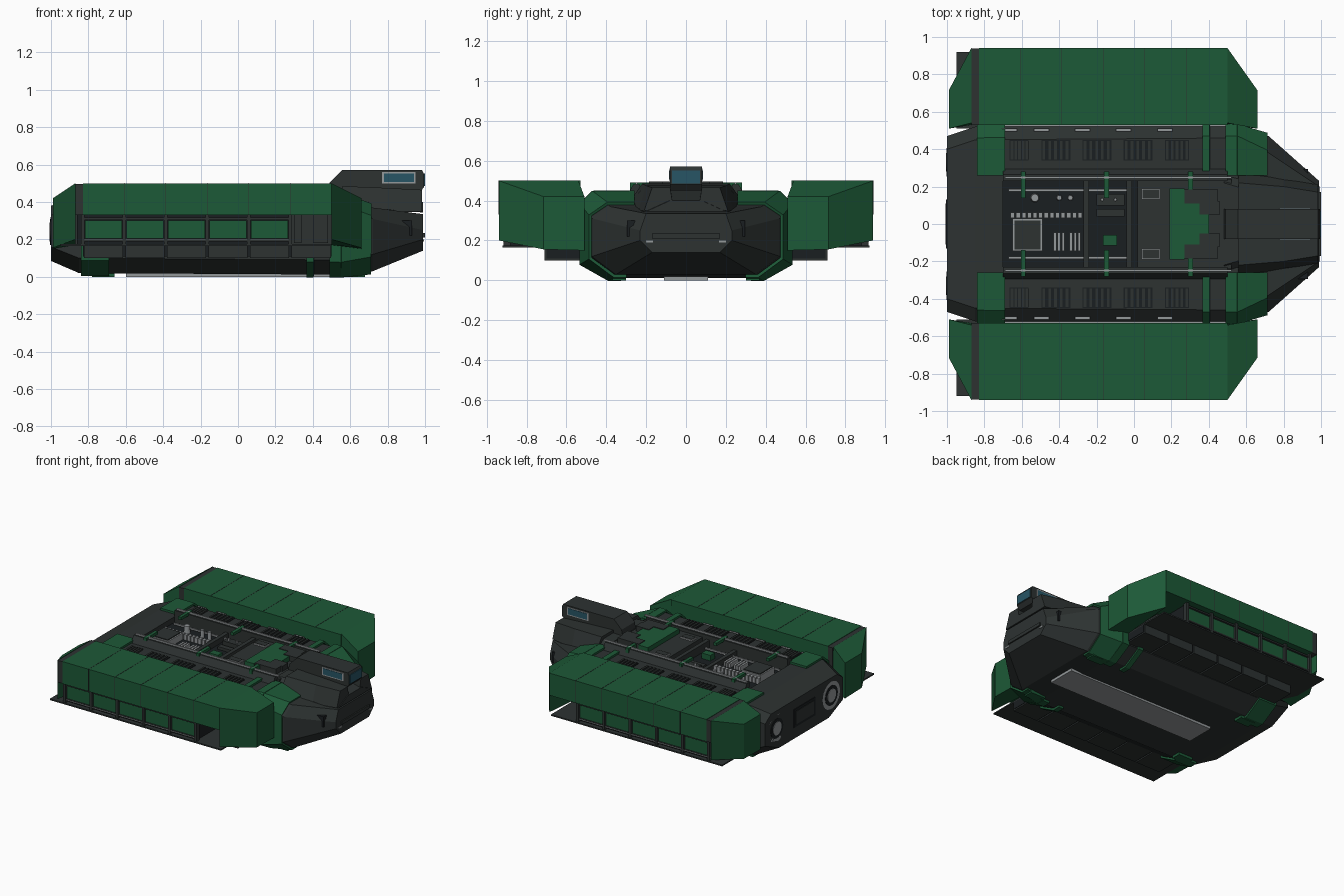
import bpy, bmesh, math
from mathutils import Matrix

if "Cube" in bpy.data.objects:
    bpy.data.objects.remove(bpy.data.objects["Cube"])


def material(name, rgb):
    m = bpy.data.materials.new(name)
    m.diffuse_color = (*rgb, 1)
    m.use_nodes = True
    m.node_tree.nodes["Principled BSDF"].inputs["Base Color"].default_value = m.diffuse_color
    return m


GREEN = material("green_paint", (0.012, 0.10, 0.038))
DARK = material("dark_plating", (0.026, 0.032, 0.031))
BLACK = material("black_recess", (0.010, 0.013, 0.015))
STEEL = material("steel", (0.30, 0.32, 0.33))
GLASS = material("glass", (0.02, 0.09, 0.13))


def finish(name, bm, mat, mirror=False):
    bmesh.ops.recalc_face_normals(bm, faces=bm.faces)
    me = bpy.data.meshes.new(name)
    bm.to_mesh(me)
    bm.free()
    ob = bpy.data.objects.new(name, me)
    bpy.context.collection.objects.link(ob)
    me.materials.append(mat)
    if mirror:
        mod = ob.modifiers.new("mirror", 'MIRROR')
        mod.use_axis = (False, True, False)
    return ob


def boxes(name, spans, mat, mirror=False):
    """Boxes from (x0, x1, y0, y1, z0, z1) spans, joined in one object."""
    bm = bmesh.new()
    for x0, x1, y0, y1, z0, z1 in spans:
        m = Matrix.Translation(((x0 + x1) / 2, (y0 + y1) / 2, (z0 + z1) / 2))
        m = m @ Matrix.Diagonal((x1 - x0, y1 - y0, z1 - z0, 1))
        bmesh.ops.create_cube(bm, size=1, matrix=m)
    return finish(name, bm, mat, mirror)


def loft(name, stations, mat, mirror=False, closed=True):
    """Skin a row of (x, [(y, z), ...]) sections."""
    bm = bmesh.new()
    rings = [[bm.verts.new((x, y, z)) for y, z in pts] for x, pts in stations]
    n = len(rings[0])
    for a, b in zip(rings, rings[1:]):
        for i in range(n if closed else n - 1):
            j = (i + 1) % n
            bm.faces.new((a[i], a[j], b[j], b[i]))
    if closed:
        bm.faces.new(rings[0])
        bm.faces.new(rings[-1])
    return finish(name, bm, mat, mirror)


def tube(name, x0, x1, y, z, r0, r1, mat, mirror=True, seg=24):
    bm = bmesh.new()
    m = Matrix.Translation(((x0 + x1) / 2, y, z)) @ Matrix.Rotation(math.pi / 2, 4, 'Y')
    bmesh.ops.create_cone(bm, cap_ends=True, segments=seg, radius1=r0, radius2=r1,
                          depth=x1 - x0, matrix=m)
    return finish(name, bm, mat, mirror)


# Hull stations: x, half widths (bottom, waist, top), heights (bottom, low, high, top)
HULL = [(-1.0, .30, .47, .40, .085, .16, .33, .38),
        (-0.85, .38, .52, .45, .02, .10, .37, .43),
        (0.55, .38, .52, .46, .012, .09, .37, .43),
        (0.72, .35, .47, .38, .03, .12, .31, .37),
        (0.99, .17, .23, .20, .14, .20, .25, .335)]


def hull_at(x):
    for a, b in zip(HULL, HULL[1:]):
        if x <= b[0]:
            t = (x - a[0]) / (b[0] - a[0])
            return [p + (q - p) * t for p, q in zip(a, b)]


def half_section(s):
    _, wb, wm, wt, z0, zl, zu, zt = s
    return [(wb, z0), (wm, zl), (wm, zu), (wt, zt)]


def full_section(s):
    h = half_section(s)
    return h + [(-y, z) for y, z in reversed(h)]


# Main hull with the open equipment bay cut into its roof
hull = loft("main_hull", [(s[0], full_section(s)) for s in HULL], DARK)
cutter = boxes("bay_cutter", [(-.70, .02, -.23, .23, .385, .6)], DARK)
cutter.hide_render = True
cutter.hide_set(True)
cut = hull.modifiers.new("bay", 'BOOLEAN')
cut.object, cut.operation = cutter, 'DIFFERENCE'

# Green armour bands wrapped round the hull
for k, (x0, x1) in enumerate([(-.84, -.69), (.365, .405), (.49, .55), (.55, .71)]):
    rows = []
    for x in (x0, x1):
        h = half_section(hull_at(x))
        h = [(h[0][0] - .06, h[0][1])] + h + [(.25, h[3][1])]
        rows.append((x, [(y + .008, z + (.012 if i > 2 else -.008))
                         for i, (y, z) in enumerate(h)]))
    band = loft(f"armour_band_{k}", rows, GREEN, True, closed=False)
    sol = band.modifiers.new("thickness", 'SOLIDIFY')
    sol.thickness, sol.offset = .016, 0

# Belly plate and skids
boxes("belly_plate", [(-.60, .66, -.11, .11, 0, .02)], STEEL)
boxes("skid", [(-.78, -.66, .30, .37, 0, .02), (.55, .68, .30, .37, 0, .03)], GREEN, True)

# Coaming, rails and deck round the bay
loft("bay_coaming", [(x, [(.23, .42), (.23, .48), (.265, .48), (.30, .42)])
                     for x in (-.70, .50)], DARK, True)
boxes("bay_rail", [(-.69, .52, .243, .253, .48, .492)], STEEL, True)
boxes("mid_deck", [(.02, .52, -.24, .24, .42, .455)], DARK)
boxes("deck_hatch", [(.04, .14, .13, .19, .45, .465)], STEEL, True)
boxes("hatch_cover", [(.046, .134, .136, .184, .46, .468)], DARK, True)
boxes("roof_plate", [(.19, .40, -.11, .11, .45, .49)], GREEN)
boxes("roof_plate_arms", [(.19, .27, .11, .19, .45, .49), (.29, .315, .18, .28, .455, .492)], GREEN, True)
boxes("roof_clamp", [(.27, .45, .11, .185, .45, .495), (.35, .46, .05, .12, .45, .495)], DARK, True)
boxes("bay_crossbar", [(x, x + .025, .14, .28, .47, .492) for x in (-.605, -.16)], GREEN, True)

# Machinery inside the bay
boxes("bay_floor", [(-.70, .02, -.23, .23, .38, .388)], BLACK)
boxes("bay_beams", [(-.27, -.24, -.23, .23, .385, .43), (-.04, -.01, -.23, .23, .385, .45)], DARK)
boxes("bay_pipes", [(-.67, -.04, .175, .187, .40, .412)], STEEL, True)
boxes("generator_frame", [(-.65, -.49, -.145, .03, .385, .44)], STEEL)
boxes("generator", [(-.64, -.50, -.135, .02, .43, .447)], DARK)
boxes("coil_row", [(-.66 + i * .03, -.638 + i * .03, .033, .062, .385, .43) for i in range(13)], STEEL)
boxes("heat_sink", [(-.43 + i * .022 + (.02 if i > 2 else 0), -.415 + i * .022 + (.02 if i > 2 else 0),
                     -.145, -.045, .385, .42) for i in range(6)], STEEL)
boxes("control_box", [(-.20, -.05, .10, .16, .385, .43), (-.20, -.05, .04, .08, .385, .41)], DARK)
boxes("green_unit", [(-.165, -.09, -.115, -.06, .385, .43)], GREEN)
bm = bmesh.new()
for x, y, r in [(-.53, .14, .025), (-.40, .14, .016), (-.34, .14, .016), (-.17, .13, .01), (-.10, .13, .01)]:
    bmesh.ops.create_cone(bm, cap_ends=True, segments=16, radius1=r, radius2=r * .8, depth=.07,
                          matrix=Matrix.Translation((x, y, .41)))
finish("bay_canisters", bm, STEEL)

# Shoulder grilles along both hull ridges
vents = [(-.665, .10), (-.495, .155), (-.275, .155), (-.055, .155), (.165, .13)]
boxes("shoulder_vent", [(x, x + w, .34, .45, .42, .435) for x, w in vents], BLACK, True)
boxes("shoulder_slats", [(x + i * w / 5 + .006, x + i * w / 5 + .02, .345, .445, .43, .442)
                         for x, w in vents for i in range(5)], DARK, True)
boxes("shoulder_grip", [(x - .04, x + .04, .495, .51, .385, .41) for x, w in vents], STEEL, True)
boxes("side_rail", [(-.80, .50, .515, .53, .34, .352)], STEEL, True)

# Nose: raised centre deck, cheek blocks and cockpit
loft("nose_deck", [(x, [(b, z0), (t, z1), (-t, z1), (-b, z0)]) for x, b, t, z0, z1 in
                   [(.48, .30, .22, .40, .46), (.72, .27, .15, .35, .47), (.99, .20, .08, .345, .40)]], DARK)
loft("nose_cheek", [(x, [(a, z0), (b, z0), (c, z1), (a + .02, z1)]) for x, a, b, c, z0, z1 in
                    [(.56, .06, .28, .22, .40, .485), (.80, .06, .24, .20, .35, .475),
                     (.985, .06, .21, .17, .35, .465)]], DARK, True)
bm = bmesh.new()
side = [(.48, .45), (.49, .505), (.555, .57), (.985, .57), (.995, .55), (.995, .48), (.97, .45)]
f = bm.faces.new([bm.verts.new((x, -.08, z)) for x, z in side])
ext = bmesh.ops.extrude_face_region(bm, geom=[f])
bmesh.ops.translate(bm, vec=(0, .16, 0), verts=[v for v in ext["geom"] if isinstance(v, bmesh.types.BMVert)])
finish("cockpit", bm, DARK)
boxes("cockpit_side_frame", [(.77, .95, .078, .083, .498, .56)], STEEL, True)
boxes("cockpit_side_window", [(.78, .94, .08, .086, .506, .552)], GLASS, True)
boxes("cockpit_front_window", [(.99, 1.0, -.07, .07, .485, .552)], GLASS)
boxes("nose_lamp", [(.96, .995, .165, .20, .19, .20)], STEEL, True)
boxes("nose_bumper", [(.97, 1.0, -.17, .17, .21, .235)], DARK)
boxes("nose_port", [(.87, .93, .25, .295, .22, .30)], BLACK, True)

# Rear engines and door
tube("engine_ring", -1.0, -.90, .33, .245, .105, .12, STEEL)
tube("engine_collar", -.998, -.90, .33, .245, .115, .125, DARK)
tube("engine_throat", -1.003, -.95, .33, .245, .075, .075, BLACK)
tube("engine_core", -1.006, -.95, .33, .245, .05, .06, STEEL)
boxes("rear_door", [(-1.004, -.97, -.13, .13, .17, .31)], BLACK)
boxes("rear_door_panel", [(-1.007, -.97, -.11, .11, .19, .29)], DARK)

# Cargo pods: roof block, tapered ends, floor, side panels and lower containers
PX = [-.83 + i * .222 for i in range(6)]
boxes("pod_roof", [(-.83, .50, .53, .94, .33, .50)], GREEN, True)
boxes("pod_roof_rear_strip", [(-.87, -.83, .53, .937, .33, .497)], DARK, True)
boxes("pod_seams", [(x - .002, x + .002, .535, .9415, .33, .5012) for x in PX[1:]], DARK, True)
big = [(.53, .17), (.94, .20), (.94, .50), (.54, .50)]
small = [(.51, .15), (.715, .155), (.715, .42), (.51, .42)]
loft("pod_front_cap", [(.50, big), (.66, small)], GREEN, True)
loft("pod_rear_cap", [(-.99, small), (-.87, big)], GREEN, True)
boxes("pod_inner_wall", [(-.87, .50, .53, .56, .17, .34)], DARK, True)
boxes("pod_floor", [(-.95, .50, .51, .92, .165, .175)], DARK, True)
boxes("pod_core", [(-.86, .275, .55, .885, .17, .34)], BLACK, True)
boxes("pod_panel", [(x + .012, x + .21, .88, .90, .205, .30) for x in PX[:5]], GREEN, True)
boxes("pod_panel_post", [(x - .01, x + .01, .88, .915, .175, .335) for x in PX], DARK, True)
boxes("pod_panel_rail", [(-.84, .28, .88, .908, z, z + .012) for z in (.19, .305)], DARK, True)
boxes("pod_panel_trim", [(-.84, .28, .90, .911, .196, .200)], STEEL, True)
boxes("pod_inner_locker", [(.30, .34, .56, .66, .18, .33), (.40, .48, .56, .60, .18, .33)], DARK, True)
boxes("pod_container", [(x + .006, x + .216, .50, .71, .10, .168) for x in PX], DARK, True)
boxes("pod_container_spine", [(-.83, .50, .50, .70, .11, .168)], BLACK, True)
